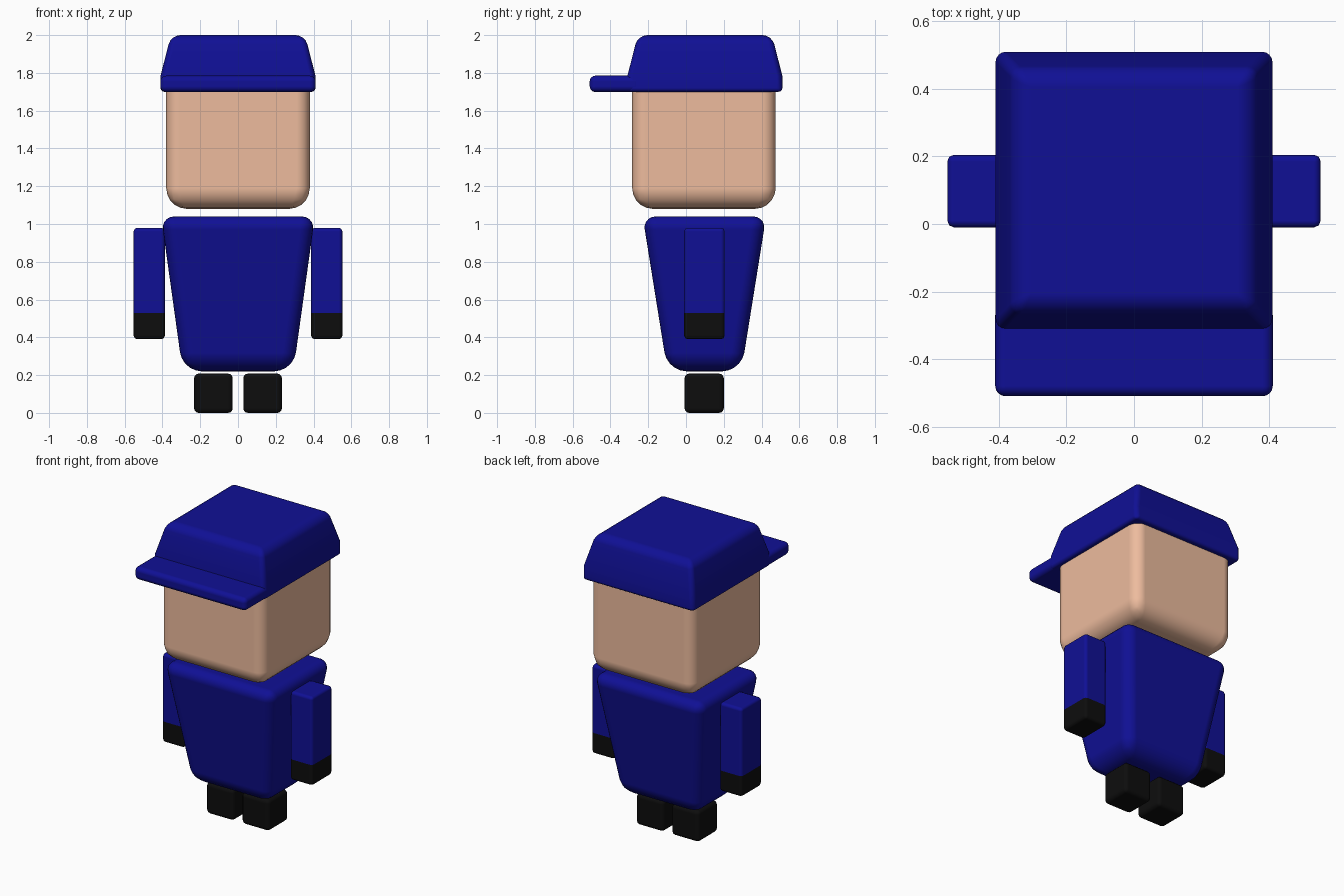
import bpy, bmesh

if "Cube" in bpy.data.objects:
    bpy.data.objects.remove(bpy.data.objects["Cube"])


def material(name, rgb):
    m = bpy.data.materials.new(name)
    m.diffuse_color = (*rgb, 1)
    m.use_nodes = True
    m.node_tree.nodes["Principled BSDF"].inputs["Base Color"].default_value = m.diffuse_color
    return m


NAVY = material("navy", (0.005, 0.005, 0.30))
SKIN = material("skin", (0.85, 0.50, 0.34))
BLACK = material("black", (0.004, 0.004, 0.004))


def rounded_box(name, xs, ys, zs, mat, radii, top=None, seam=None, low_mat=None, segments=4):
    """Box with rounded (bottom, side, top) edges; top = half sizes of a tapered top;
    seam = height of an extra loop; low_mat colours the faces below it."""
    mid = [(a + b) / 2 for a, b in (xs, ys, zs)]
    size = [b - a for a, b in (xs, ys, zs)]
    bm = bmesh.new()
    bmesh.ops.create_cube(bm, size=1)
    for v in bm.verts:
        v.co = [m + c * s for m, c, s in zip(mid, v.co, size)]
    if seam is not None:
        bmesh.ops.bisect_plane(bm, geom=bm.verts[:] + bm.edges[:] + bm.faces[:],
                               plane_co=(0, 0, seam), plane_no=(0, 0, 1))
    if top:
        for v in bm.verts:
            if v.co.z > zs[1] - 1e-4:
                for i in (0, 1):
                    v.co[i] = mid[i] + (top[i] if v.co[i] > mid[i] else -top[i])
    bm.normal_update()
    weight = bm.edges.layers.float.new("bevel_weight_edge")
    widest = max(radii)
    for e in bm.edges:
        a, b = (v.co.z for v in e.verts)
        if e.calc_face_angle() > 0.5:
            r = radii[1] if abs(a - b) > 1e-4 else radii[2] if a > mid[2] else radii[0]
            e[weight] = r / widest
    for f in bm.faces:
        f.smooth = True
        if low_mat and f.calc_center_median().z < seam:
            f.material_index = 1
    mesh = bpy.data.meshes.new(name)
    bm.to_mesh(mesh)
    bm.free()
    mesh.materials.append(mat)
    if low_mat:
        mesh.materials.append(low_mat)
    ob = bpy.data.objects.new(name, mesh)
    bpy.context.collection.objects.link(ob)
    bev = ob.modifiers.new("Bevel", 'BEVEL')
    bev.limit_method = 'WEIGHT'
    bev.width = widest
    bev.segments = segments
    bev.harden_normals = True
    return ob


# Head and cap
rounded_box("head", (-0.38, 0.38), (-0.285, 0.475), (1.08, 1.84), SKIN, (0.11, 0.07, 0.07), segments=5)
rounded_box("cap_crown", (-0.41, 0.41), (-0.31, 0.51), (1.70, 2.0), NAVY, (0.02, 0.03, 0.05),
            top=(0.355, 0.355), seam=1.785)
rounded_box("cap_brim", (-0.411, 0.411), (-0.51, -0.24), (1.699, 1.785), NAVY, (0.03, 0.03, 0.03))

# Torso, wider at the shoulders
rounded_box("torso", (-0.293, 0.293), (-0.098, 0.293), (0.22, 1.04), NAVY, (0.10, 0.07, 0.07),
            top=(0.407, 0.327), segments=5)

# Arms with dark hands, and feet
for side, s in (("left", 1), ("right", -1)):
    rounded_box(f"{side}_arm", sorted((s * 0.387, s * 0.553)), (-0.01, 0.205), (0.39, 0.98),
                NAVY, (0.02, 0.02, 0.02), seam=0.53, low_mat=BLACK, segments=2)
    rounded_box(f"{side}_foot", sorted((s * 0.028, s * 0.233)), (-0.008, 0.2), (0, 0.208),
                BLACK, (0.025, 0.025, 0.025), segments=3)
